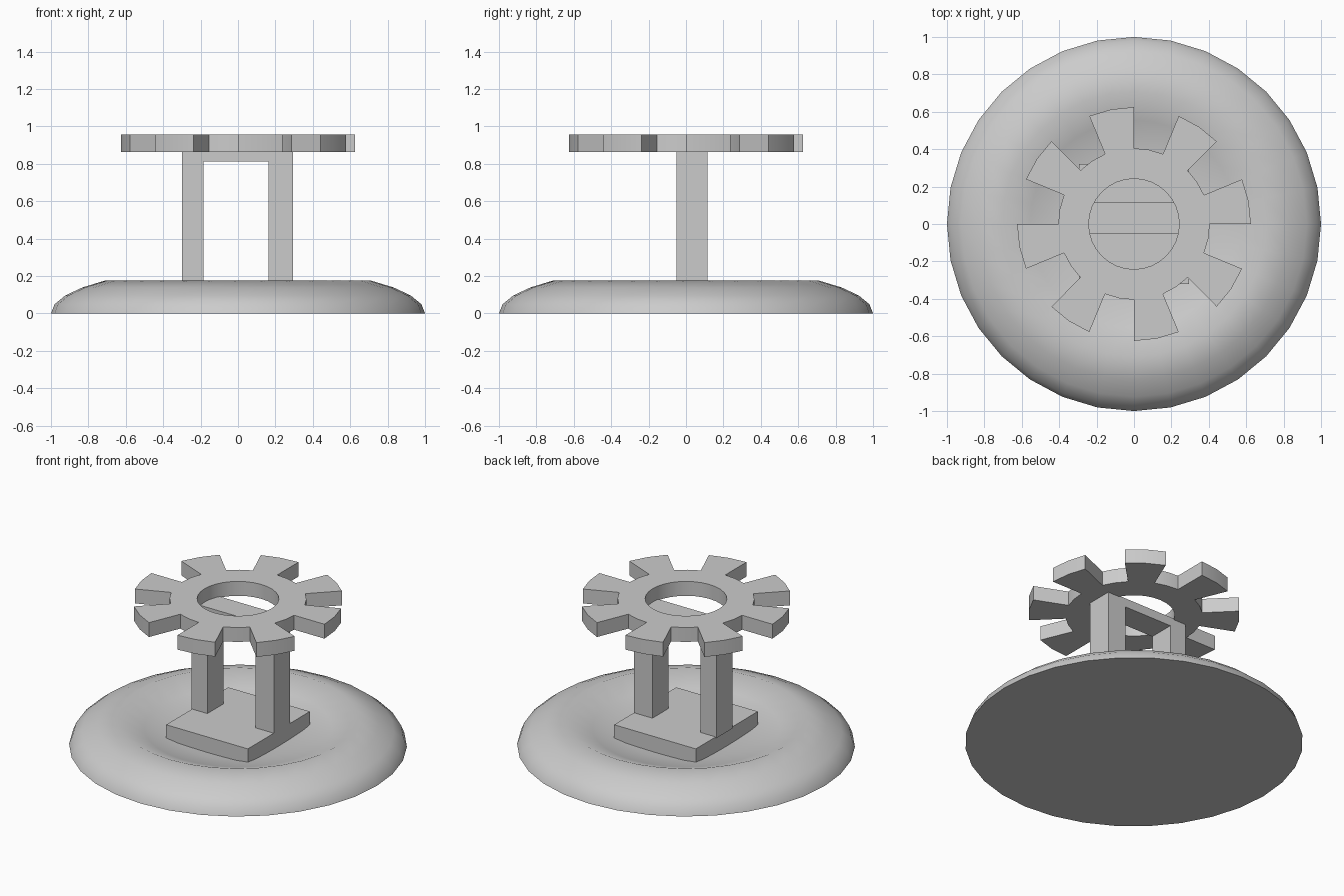
import bpy, bmesh, math
from math import cos, sin, pi

if "Cube" in bpy.data.objects:
    bpy.data.objects.remove(bpy.data.objects["Cube"])


def make_object(name, bm, angle=None):
    bmesh.ops.recalc_face_normals(bm, faces=bm.faces)
    mesh = bpy.data.meshes.new(name)
    bm.to_mesh(mesh)
    bm.free()
    ob = bpy.data.objects.new(name, mesh)
    bpy.context.collection.objects.link(ob)
    if angle is not None:
        bpy.ops.object.select_all(action='DESELECT')
        ob.select_set(True)
        bpy.context.view_layer.objects.active = ob
        bpy.ops.object.shade_smooth_by_angle(angle=math.radians(angle))
    return ob


def lathe(name, profile, sides, angle):
    bm = bmesh.new()
    verts = [bm.verts.new((r, 0, z)) for r, z in profile]
    edges = [bm.edges.new(p) for p in zip(verts, verts[1:])]
    bmesh.ops.spin(bm, geom=verts + edges, cent=(0, 0, 0), axis=(0, 0, 1),
                   angle=2 * pi, steps=sides)
    bmesh.ops.remove_doubles(bm, verts=bm.verts, dist=1e-4)
    return make_object(name, bm, angle)


def box(name, lo, hi):
    bm = bmesh.new()
    bmesh.ops.create_cube(bm, size=1)
    for v in bm.verts:
        v.co = [(a + b) / 2 + c * (b - a) for a, b, c in zip(lo, hi, v.co)]
    return make_object(name, bm)


# Base: flattened dome whose top sinks into a shallow bowl
dome = [(cos(i * pi / 16), 0.25 * sin(i * pi / 16)) for i in range(5)]
bowl = [(0.556, 0.115), (0.383, 0.08), (0.195, 0.067), (0, 0.063)]
lathe("base_dish", [(0, 0)] + dome + bowl, 32, 50)

# Plate sitting in the bowl
box("mounting_plate", (-0.295, -0.32, 0.05), (0.295, 0.32, 0.177))

# Arch: two legs joined by a crossbar, extruded along y
outline = [(-0.3, 0.17), (-0.185, 0.17), (-0.185, 0.812), (0.162, 0.812),
           (0.162, 0.17), (0.295, 0.17), (0.295, 0.87), (-0.3, 0.87)]
bm = bmesh.new()
face = bm.faces.new([bm.verts.new((x, -0.052, z)) for x, z in outline])
ext = bmesh.ops.extrude_face_region(bm, geom=[face], use_keep_orig=True)
bmesh.ops.translate(bm, vec=(0, 0.167, 0),
                    verts=[v for v in ext["geom"] if isinstance(v, bmesh.types.BMVert)])
make_object("support_arch", bm)

# Toothed ring: 32-sided ring, then every second pair of sectors pushed out
bm = bmesh.new()
N = 32


def circle(r):
    return [bm.verts.new((r * cos(2 * pi * i / N), r * sin(2 * pi * i / N), 0.863))
            for i in range(N)]


hole, root, tip = circle(0.242), circle(0.405), circle(0.625)
for i in range(N):
    j = (i + 1) % N
    bm.faces.new((hole[i], root[i], root[j], hole[j]))
    if i % 4 < 2:
        bm.faces.new((root[i], tip[i], tip[j], root[j]))
bmesh.ops.delete(bm, geom=[v for v in bm.verts if not v.link_faces], context='VERTS')
ext = bmesh.ops.extrude_face_region(bm, geom=bm.faces[:], use_keep_orig=True)
bmesh.ops.translate(bm, vec=(0, 0, 0.094),
                    verts=[v for v in ext["geom"] if isinstance(v, bmesh.types.BMVert)])
make_object("toothed_ring", bm, 30)
